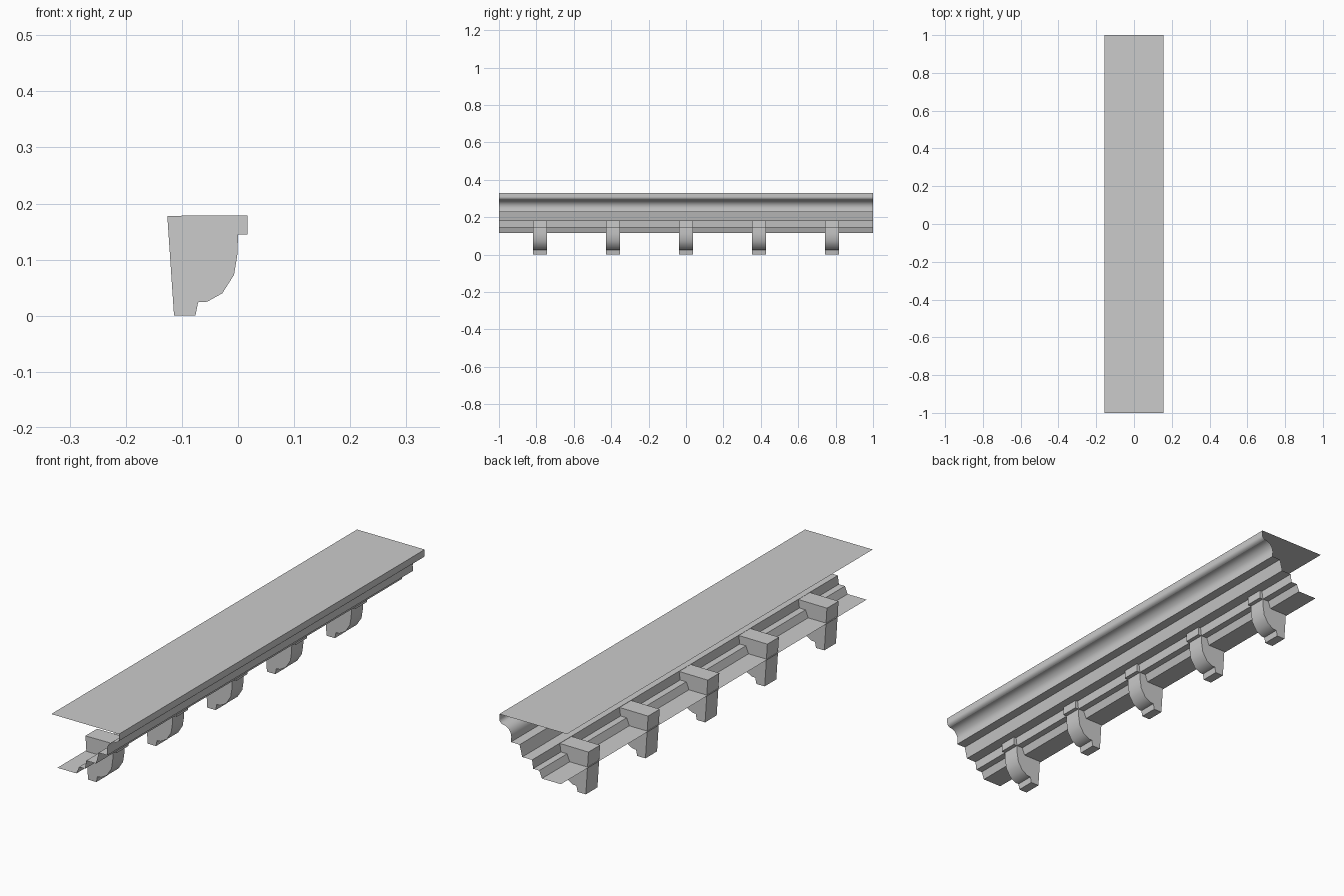
import bpy, math

if "Cube" in bpy.data.objects:
    bpy.data.objects.remove(bpy.data.objects["Cube"])


def make_mesh(name, verts, faces):
    mesh = bpy.data.meshes.new(name)
    mesh.from_pydata(verts, [], faces)
    obj = bpy.data.objects.new(name, mesh)
    bpy.context.collection.objects.link(obj)
    return obj


def arc(cx, cz, rx, rz, start, end, steps):
    angles = [math.radians(start + (end - start) * i / steps) for i in range(steps + 1)]
    return [(cx + rx * math.cos(a), cz + rz * math.sin(a)) for a in angles]


def extrude(name, profile, y0, y1, solid):
    n = len(profile)
    verts = [(x, y, z) for y in (y0, y1) for x, z in profile]
    faces = [(i, (i + 1) % n, (i + 1) % n + n, i + n) for i in range(n if solid else n - 1)]
    if solid:
        faces += [tuple(reversed(range(n))), tuple(range(n, 2 * n))]
    return make_mesh(name, verts, faces)


def smooth(obj):
    bpy.ops.object.select_all(action='DESELECT')
    obj.select_set(True)
    bpy.context.view_layer.objects.active = obj
    bpy.ops.object.shade_smooth_by_angle(angle=math.radians(35))


# Cornice: open sheet, stepped soffit, cove and rounded nose, flat top
steps = [(-0.127, 0.115), (-0.04, 0.115), (-0.028, 0.145), (0.0, 0.145), (0.005, 0.18),
         (0.05, 0.18), (0.062, 0.228), (0.102, 0.228)]
cove = arc(0.142, 0.25, 0.042, 0.042, 180, 90, 6)
nose = arc(0.138, 0.309, 0.017, 0.017, -80, 0, 4)
top = [(0.155, 0.33), (-0.155, 0.33)]
profile = steps + cove + nose + top
smooth(extrude("cornice_moulding", list(reversed(profile)), -1, 1, False))

# Brackets: curved console body with a small cap at the front
body = [(-0.126, 0.178), (-0.114, 0.0), (-0.076, 0.0), (-0.071, 0.024), (-0.055, 0.025),
        (-0.028, 0.04), (-0.007, 0.073), (-0.001, 0.11), (0.0, 0.145), (0.017, 0.145),
        (0.017, 0.179), (0.0, 0.179)]
for i in range(5):
    y = (i - 2) * 0.39
    smooth(extrude(f"bracket_{i + 1}", list(reversed(body)), y - 0.038, y + 0.038, True))
